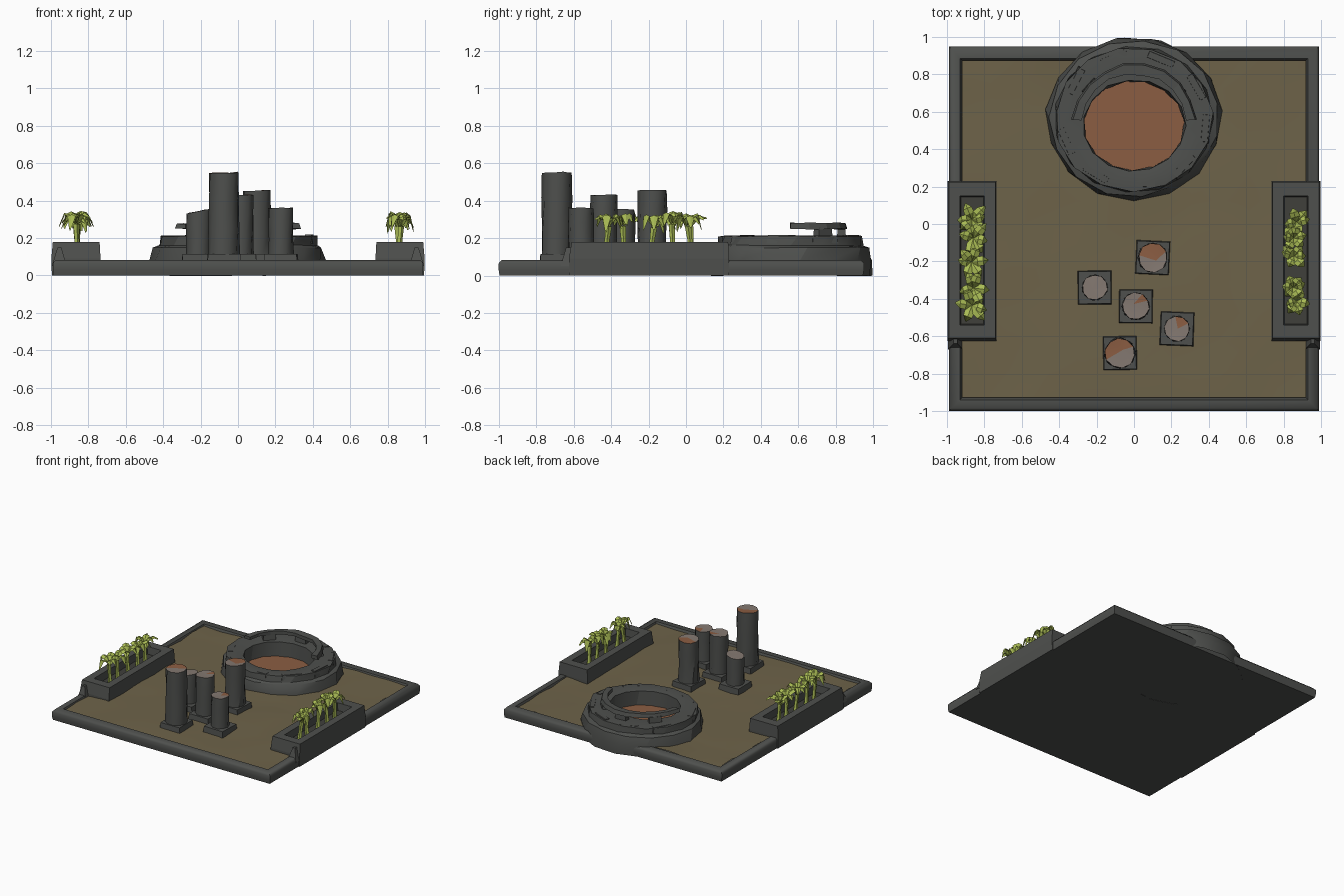
import bpy, bmesh, math, random
from mathutils import Vector

random.seed(7)
cube = bpy.data.objects.get("Cube")
if cube:
    bpy.data.objects.remove(cube, do_unlink=True)


def material(name, r, g, b):
    m = bpy.data.materials.new(name)
    m.use_nodes = True
    m.diffuse_color = (r, g, b, 1)
    m.node_tree.nodes["Principled BSDF"].inputs["Base Color"].default_value = (r, g, b, 1)
    return m


STONE = material("dark stone", 0.077, 0.08, 0.075)
SAND = material("sand", 0.155, 0.125, 0.067)
CLAY = material("orange clay", 0.26, 0.11, 0.055)
PALE = material("pale broken stone", 0.23, 0.19, 0.165)
LEAF = material("leaf green", 0.4, 0.5, 0.09)
SOIL = material("dark soil", 0.05, 0.05, 0.043)


def finish(name, bm, *mats, smooth=0):
    """Make the object; smooth is the angle in degrees below which edges are soft."""
    bmesh.ops.recalc_face_normals(bm, faces=bm.faces[:])
    me = bpy.data.meshes.new(name)
    bm.to_mesh(me)
    bm.free()
    for m in mats:
        me.materials.append(m)
    if smooth:
        me.shade_smooth()
        me.set_sharp_from_angle(angle=math.radians(smooth))
    ob = bpy.data.objects.new(name, me)
    bpy.context.collection.objects.link(ob)


def jitter(a):
    return random.uniform(-a, a)


def loft(bm, rings):
    """Skin a list of equal rings of points."""
    vs = [[bm.verts.new(p) for p in ring] for ring in rings]
    for a, b in zip(vs, vs[1:]):
        for i in range(len(a)):
            j = (i + 1) % len(a)
            bm.faces.new((a[i], a[j], b[j], b[i]))
    return vs


def rect(x0, x1, y0, y1, z):
    return [(x0, y0, z), (x1, y0, z), (x1, y1, z), (x0, y1, z)]


def block(name, lo, hi, taper=0.0, turn=0.0):
    """Stone box with a narrower top, turned about its own centre."""
    bm = bmesh.new()
    cx, cy = (lo[0] + hi[0]) / 2, (lo[1] + hi[1]) / 2
    c, s = math.cos(turn), math.sin(turn)
    rings = []
    for z, t in ((lo[2], 0), (hi[2], taper)):
        corners = rect(lo[0] + t - cx, hi[0] - t - cx, lo[1] + t - cy, hi[1] - t - cy, z)
        rings.append([(cx + c * x - s * y, cy + s * x + c * y, h) for x, y, h in corners])
    a, b = loft(bm, rings)
    bm.faces.new(a)
    bm.faces.new(b)
    finish(name, bm, STONE)


# Base tray with raised stone border
bm = bmesh.new()
rings = [rect(-0.985, 0.985, -0.995, 0.945, 0), rect(-0.99, 0.99, -1, 0.95, 0.03),
         rect(-0.99, 0.99, -1, 0.95, 0.065), rect(-0.975, 0.975, -0.985, 0.935, 0.083),
         rect(-0.93, 0.93, -0.94, 0.885, 0.083), rect(-0.915, 0.915, -0.925, 0.87, 0.04)]
vs = loft(bm, rings)
bm.faces.new(vs[0])
bm.faces.new(vs[-1])
finish("base_tray", bm, STONE, smooth=55)

# Gently uneven sand floor
bm = bmesh.new()
bmesh.ops.create_grid(bm, x_segments=12, y_segments=12, size=1)
for v in bm.verts:
    v.co = Vector((v.co.x * 0.92, v.co.y * 0.9 - 0.027, 0.073 + jitter(0.008)))
finish("sand_floor", bm, SAND, smooth=40)

# Round stone pool wall: sloped skirt, second tier, flat rim and deep basin
SIDES = 15


def oval(rx, ry, z, cy, wob, turn=0.0):
    pts = []
    for i in range(SIDES):
        a = math.tau * i / SIDES + turn
        k = 1 + jitter(wob)
        pts.append((rx * k * math.cos(a), cy + ry * k * math.sin(a), z + jitter(wob * 0.2)))
    return pts


bm = bmesh.new()
tiers = [(0.475, 0.435, 0.0, 0.563), (0.47, 0.435, 0.08, 0.563), (0.45, 0.42, 0.15, 0.565),
         (0.425, 0.39, 0.16, 0.56), (0.42, 0.385, 0.21, 0.56), (0.36, 0.33, 0.214, 0.55),
         (0.275, 0.245, 0.205, 0.525), (0.268, 0.238, 0.06, 0.525)]
loft(bm, [oval(*t, 0.016, 0.1 * (n % 3)) for n, t in enumerate(tiers)])
finish("pool_wall", bm, STONE, smooth=25)

# Clay surface low in the basin
bm = bmesh.new()
bm.faces.new([bm.verts.new(p) for p in oval(0.285, 0.255, 0.09, 0.525, 0)])
finish("pool_surface", bm, CLAY)

# Raised crescent slab at the back of the pool, on three stones
bm = bmesh.new()
rings = []
for i in range(10):
    a = math.radians(4 + 172 * i / 9)
    c, s = math.cos(a), math.sin(a)
    ro, ri = 0.335 + jitter(0.008), 0.275 + jitter(0.01)
    rings.append([(r * c, 0.535 + r * s * 0.97, z + jitter(0.004))
                  for r, z in ((ri, 0.25), (ro, 0.25), (ro - 0.01, 0.28), (ri, 0.278))])
vs = loft(bm, rings)
bm.faces.new(vs[0])
bm.faces.new(vs[-1])
finish("pool_crescent", bm, STONE)
for n, deg in enumerate((42, 90, 138)):
    a = math.radians(deg)
    x, y = 0.308 * math.cos(a), 0.53 + 0.3 * math.sin(a)
    block(f"crescent_support_{n + 1}", (x - 0.05, y - 0.025, 0.19), (x + 0.05, y + 0.025, 0.255),
          0.005, a + math.pi / 2)

# Loose flat stones around the pool rim
for n in range(9):
    a = math.radians(200 + 38 * n)
    x, y = 0.385 * math.cos(a), 0.56 + 0.345 * math.sin(a)
    block(f"rim_stone_{n + 1}", (x - 0.08, y - 0.025, 0.17), (x + 0.08, y + 0.025, 0.216 + jitter(0.004)),
          0.008, a + math.pi / 2 + jitter(0.15))

# Planters: trough with dark soil, and a sloped stone where each meets the border
for side, label in ((1, "left"), (-1, "right")):
    bm = bmesh.new()
    rings = []
    for x0, x1, y0, y1, z in ((0.735, 0.995, -0.625, 0.23, 0.0), (0.735, 0.998, -0.625, 0.23, 0.09),
                              (0.74, 0.99, -0.61, 0.225, 0.18), (0.80, 0.93, -0.54, 0.15, 0.18),
                              (0.805, 0.925, -0.535, 0.145, 0.12)):
        rings.append([(side * x, y, z) for x, y, z in rect(x0, x1, y0, y1, z)])
    vs = loft(bm, rings)
    bm.faces.new(vs[0])
    soil = bm.faces.new(vs[-1])
    soil.material_index = 1
    finish(f"{label}_planter", bm, STONE, SOIL)
    x = side * 0.955
    block(f"{label}_planter_foot", (x - 0.04, -0.67, 0.05), (x + 0.04, -0.54, 0.15), 0.03)


# Small leafy plants with broad, arched, folded leaves
def plant(name, x, y, size):
    bm = bmesh.new()
    base = Vector((x, y, 0.12))
    head = Vector((x + jitter(0.01), y + jitter(0.02), 0.265 + jitter(0.012)))
    rings = []
    for t, r in ((0, 0.018), (0.5, 0.014), (1, 0.018)):
        p = base.lerp(head, t)
        rings.append([p + Vector((r * math.cos(k * math.tau / 5), r * math.sin(k * math.tau / 5), 0))
                      for k in range(5)])
    loft(bm, rings)
    for k in range(6):
        a = math.tau * k / 6 + jitter(0.35)
        out, across = Vector((math.cos(a), math.sin(a), 0)), Vector((-math.sin(a), math.cos(a), 0))
        # leaves spread further along the trough than across it
        reach = size * random.uniform(0.85, 1.1) * (1 + 0.25 * abs(out.y))
        lift, droop = random.uniform(0.035, 0.06), random.uniform(-0.035, 0.04)
        prev = None
        for t, w, h in ((0, 0.01, 0), (0.35, 0.027, lift * 0.8), (0.7, 0.024, lift), (1, 0.003, droop)):
            mid = head + out * reach * t + Vector((0, 0, h))
            row = [bm.verts.new(mid + across * w), bm.verts.new(mid + Vector((0, 0, 0.01))),
                   bm.verts.new(mid - across * w)]
            if prev:
                for i in (0, 1):
                    bm.faces.new((prev[i], row[i], row[i + 1], prev[i + 1]))
            prev = row
    finish(name, bm, LEAF)


for n, y in enumerate((0.03, -0.07, -0.19, -0.33, -0.43)):
    plant(f"left_plant_{n + 1}", 0.86, y, 0.062)
    plant(f"right_plant_{n + 1}", -0.86, y, 0.08)


# Broken columns on square plinths: x, y, radius, top, slant, clay share of the cap
def column(name, x, y, r, top, slant, clay):
    block(f"{name}_plinth", (x - 0.092, y - 0.092, 0.05), (x + 0.092, y + 0.092, 0.115), 0.006, jitter(0.05))
    bm = bmesh.new()
    rings, sides = [], 10
    for n, (t, k) in enumerate(((0, 1.0), (0.35, 0.97), (0.7, 0.98), (1, 0.97))):
        ring = []
        for i in range(sides):
            a = math.tau * i / sides + 0.15 * n
            q = r * k * (1 + jitter(0.04))
            drop = slant * (1 - math.cos(a)) / 2 + random.uniform(0, 0.006)
            ring.append((x + q * math.cos(a), y + q * math.sin(a), 0.1 + t * (top - drop - 0.1)))
        rings.append(ring)
    vs = loft(bm, rings)
    bm.faces.new(vs[0])
    tip = bm.verts.new((x + jitter(0.02), y + jitter(0.02), top - slant / 2 - 0.006))
    for i in range(sides):
        f = bm.faces.new((vs[-1][i], vs[-1][(i + 1) % sides], tip))
        f.material_index = 2 if i < clay * sides else 1
    finish(name, bm, STONE, PALE, CLAY, smooth=42)


for n, spec in enumerate(((0.10, -0.18, 0.08, 0.46, 0.008, 0.4), (-0.21, -0.34, 0.07, 0.36, 0.025, 0),
                          (0.01, -0.44, 0.075, 0.435, 0.008, 0.1), (0.23, -0.56, 0.07, 0.365, 0.005, 0.2),
                          (-0.075, -0.69, 0.084, 0.555, 0.005, 0.5))):
    column(f"column_{n + 1}", *spec)
